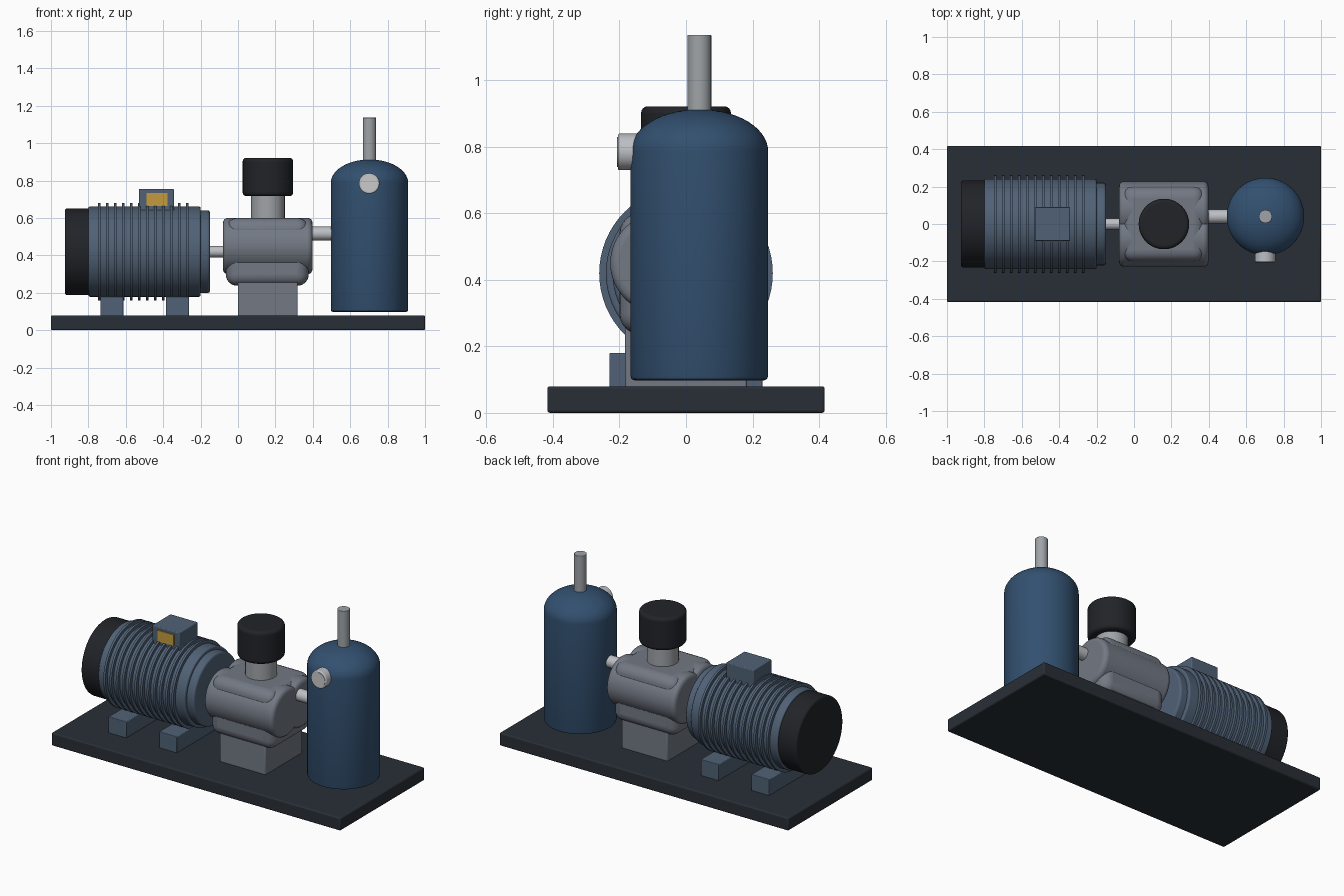
import bpy, math
from mathutils import Matrix

if "Cube" in bpy.data.objects:
    bpy.data.objects.remove(bpy.data.objects["Cube"])


def material(name, rgb):
    m = bpy.data.materials.new(name)
    m.diffuse_color = (*rgb, 1)
    m.use_nodes = True
    m.node_tree.nodes["Principled BSDF"].inputs["Base Color"].default_value = m.diffuse_color
    return m


DARK = material("dark_steel", (0.022, 0.028, 0.038))
BLACK = material("black", (0.015, 0.017, 0.021))
BLUE = material("motor_blue", (0.08, 0.12, 0.18))
TANK = material("tank_blue", (0.032, 0.08, 0.16))
GREY = material("cast_grey", (0.17, 0.19, 0.23))
STEEL = material("bright_steel", (0.5, 0.52, 0.55))
NECK = material("neck_grey", (0.35, 0.37, 0.39))
YELLOW = material("plate_yellow", (0.55, 0.33, 0.05))
WHITE = material("dial_white", (0.75, 0.76, 0.74))


def finish(ob, name, mat, bevel=0, segments=3):
    ob.name = name
    ob.data.materials.append(mat)
    if bevel:
        b = ob.modifiers.new("bevel", 'BEVEL')
        b.width, b.segments, b.limit_method = bevel, segments, 'ANGLE'
        b.angle_limit = math.radians(40)
    bpy.ops.object.shade_smooth_by_angle(angle=math.radians(35))
    return ob


def box(name, lo, hi, mat, bevel=0, segments=3):
    bpy.ops.mesh.primitive_cube_add(size=1, location=[(a + b) / 2 for a, b in zip(lo, hi)])
    ob = bpy.context.object
    ob.data.transform(Matrix.Diagonal([b - a for a, b in zip(lo, hi)] + [1]))
    return finish(ob, name, mat, bevel, segments)


def rod(name, axis, start, end, centre, r, mat, bevel=0, segments=3):
    """Cylinder along axis from start to end; centre gives the other two coordinates."""
    loc = list(centre)
    loc.insert("xyz".index(axis), (start + end) / 2)
    rot = {"x": (0, math.pi / 2, 0), "y": (math.pi / 2, 0, 0), "z": (0, 0, 0)}[axis]
    bpy.ops.mesh.primitive_cylinder_add(vertices=64, radius=r, depth=abs(end - start),
                                        location=loc, rotation=rot)
    return finish(bpy.context.object, name, mat, bevel, segments)


def lathe(name, profile, loc, mat, steps=64):
    """Revolve (radius, z) points about z; the profile starts and ends on the axis."""
    verts = [(r * math.cos(t), r * math.sin(t), z) for r, z in profile[1:-1]
             for t in [2 * math.pi * i / steps for i in range(steps)]]
    rows = len(profile) - 2
    faces = [(k * steps + i, k * steps + (i + 1) % steps,
              (k + 1) * steps + (i + 1) % steps, (k + 1) * steps + i)
             for k in range(rows - 1) for i in range(steps)]
    verts += [(0, 0, profile[0][1]), (0, 0, profile[-1][1])]
    bot, top, last = rows * steps, rows * steps + 1, (rows - 1) * steps
    for i in range(steps):
        j = (i + 1) % steps
        faces += [(bot, j, i), (top, last + i, last + j)]
    me = bpy.data.meshes.new(name)
    me.from_pydata(verts, [], faces)
    ob = bpy.data.objects.new(name, me)
    ob.location = loc
    bpy.context.collection.objects.link(ob)
    bpy.ops.object.select_all(action='DESELECT')
    bpy.context.view_layer.objects.active = ob
    ob.select_set(True)
    return finish(ob, name, mat)


# Base plate
box("base_plate", (-1, -0.417, 0), (1, 0.417, 0.08), DARK, 0.008)

# Motor: body, cooling fins, end flange, fan cover, shaft
AX = (0, 0.42)
rod("motor_body", "x", -0.8, -0.2, AX, 0.241, BLUE, 0.008)
for i in range(12):
    x = -0.742 + i * 0.0428
    rod(f"motor_fin_{i + 1}", "x", x - 0.007, x + 0.007, AX, 0.261, BLUE)
rod("motor_end_flange", "x", -0.215, -0.15, AX, 0.221, BLUE, 0.012)
rod("fan_cover", "x", -0.925, -0.79, AX, 0.232, BLACK, 0.012)
rod("drive_shaft", "x", -0.17, -0.05, AX, 0.03, STEEL)

# Motor feet, terminal box and its plate
for n, x in (("rear", -0.674), ("front", -0.324)):
    box(f"motor_foot_{n}", (x - 0.062, -0.23, 0.075), (x + 0.062, 0.23, 0.18), BLUE, 0.004)
box("terminal_box", (-0.53, -0.09, 0.63), (-0.342, 0.09, 0.755), BLUE, 0.005)
box("rating_plate", (-0.49, -0.096, 0.665), (-0.378, -0.085, 0.735), YELLOW)

# Compressor: pedestal, housing and two rotor lobes
box("pedestal", (0, -0.183, 0.075), (0.318, 0.183, 0.26), GREY, 0.006)
box("compressor_housing", (-0.065, -0.2, 0.238), (0.378, 0.2, 0.6), GREY, 0.06, 6)
for n, s in (("front", -1), ("back", 1)):
    rod(f"rotor_lobe_{n}", "x", -0.08, 0.398, (s * 0.078, 0.45), 0.15, GREY, 0.025, 4)

# Air intake
rod("intake_neck", "z", 0.57, 0.73, (0.16, 0), 0.09, NECK)
rod("intake_filter", "z", 0.717, 0.922, (0.16, 0), 0.135, BLACK, 0.02, 4)

# Separator tank with domed top, pipes and gauge
TX, TY, R = 0.703, 0.04, 0.207
dome = [(R * math.cos(a), 0.787 + 0.126 * math.sin(a))
        for a in [math.pi / 2 * i / 14 for i in range(15)]]
lathe("separator_tank", [(0, 0.098), (R - 0.012, 0.098), (R - 0.003, 0.102), (R, 0.112)]
      + dome[:-1] + [(0, 0.913)], (TX, TY, 0), TANK)
rod("outlet_pipe", "z", 0.88, 1.137, (TX, TY), 0.036, NECK, 0.003)
rod("discharge_pipe", "x", 0.36, 0.53, (TY, 0.517), 0.037, STEEL)
rod("gauge_body", "y", -0.205, -0.13, (TX - 0.002, 0.785), 0.055, STEEL, 0.006)
rod("gauge_dial", "y", -0.207, -0.2, (TX - 0.002, 0.785), 0.045, WHITE)
